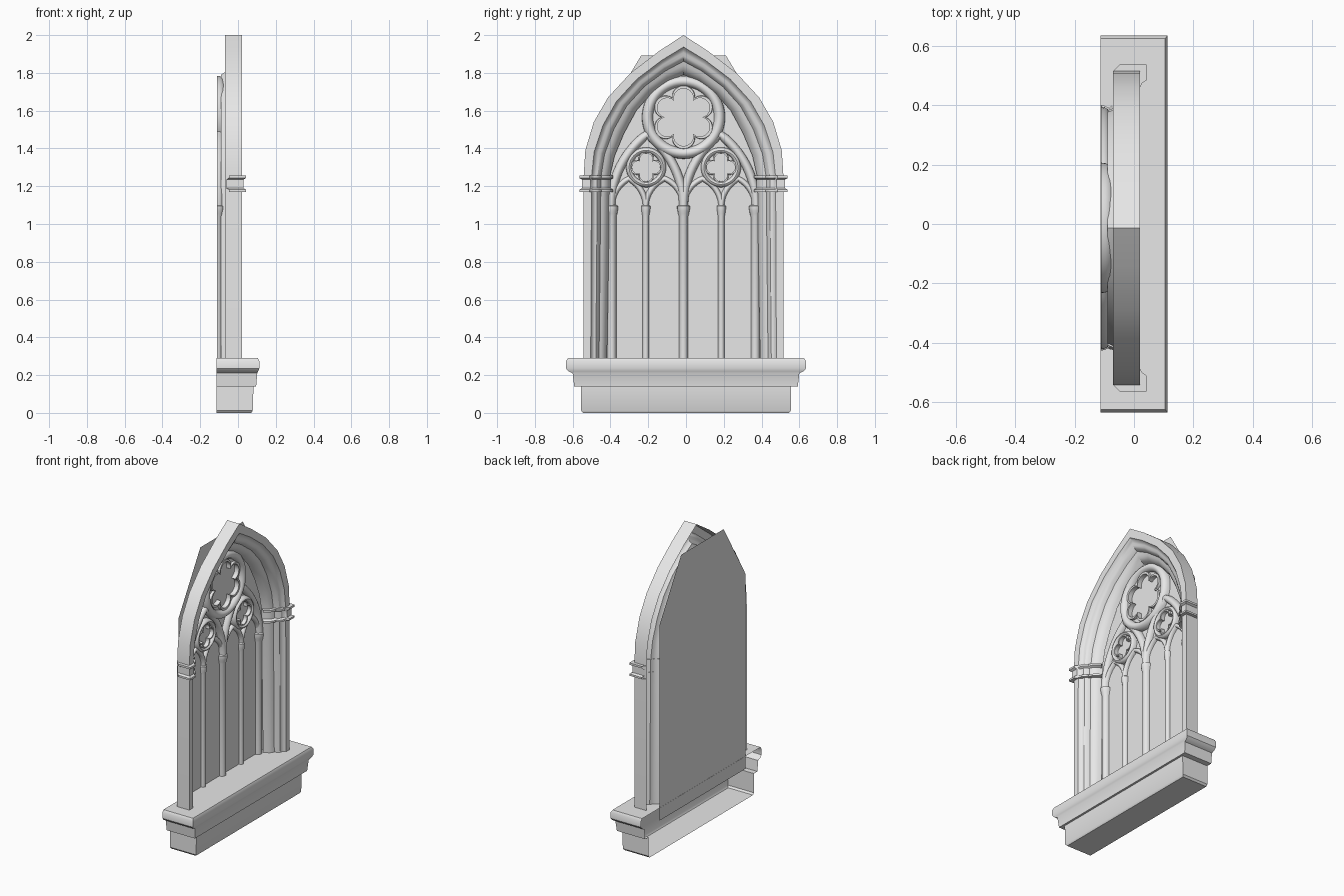
import bpy, bmesh, math
from mathutils import Vector

cube = bpy.data.objects.get("Cube")
if cube:
    bpy.data.objects.remove(cube)

MID = -0.013     # y of the window axis
BACK = -0.112    # x of the back panel

stone = bpy.data.materials.new("pale_stone")
stone.use_nodes = True
stone.diffuse_color = (0.8, 0.8, 0.8, 1)
stone.node_tree.nodes["Principled BSDF"].inputs["Base Color"].default_value = (0.8, 0.8, 0.8, 1)


def grid(name, rows, closed=False, caps=False, angle=35):
    """Skin a list of equal-length point rows into one surface."""
    bm = bmesh.new()
    vs = [[bm.verts.new(p) for p in row] for row in rows]
    pairs = list(zip(vs, vs[1:]))
    if closed:
        pairs.append((vs[-1], vs[0]))
    for a, b in pairs:
        for i in range(len(a) - 1):
            bm.faces.new((a[i], a[i + 1], b[i + 1], b[i]))
    if caps:
        bm.faces.new(vs[0])
        bm.faces.new(vs[-1])
    bmesh.ops.recalc_face_normals(bm, faces=bm.faces)
    mesh = bpy.data.meshes.new(name)
    bm.to_mesh(mesh)
    bm.free()
    mesh.materials.append(stone)
    ob = bpy.data.objects.new(name, mesh)
    bpy.context.collection.objects.link(ob)
    bpy.ops.object.select_all(action='DESELECT')
    ob.select_set(True)
    bpy.context.view_layer.objects.active = ob
    bpy.ops.object.shade_smooth_by_angle(angle=math.radians(angle))
    return ob


def rib(name, path, widths, height, closed=False, sides=8):
    """Half-round moulding on the panel along a (y, z) path."""
    n = len(path)
    rows = []
    for i, (y, z) in enumerate(path):
        a = path[(i - 1) % n] if closed else path[max(i - 1, 0)]
        b = path[(i + 1) % n] if closed else path[min(i + 1, n - 1)]
        t = Vector((b[0] - a[0], b[1] - a[1])).normalized()
        w = widths[i] if isinstance(widths, list) else widths
        h = height * (w / min(widths) if isinstance(widths, list) else 1)
        row = []
        for k in range(sides + 1):
            ang = math.pi * k / sides
            o = w * math.cos(ang)
            row.append((BACK + h * math.sin(ang), MID + y - t.y * o, z + t.x * o))
        rows.append(row)
    return grid(name, rows, closed)


def gothic(y0, y1, z, h, n=10):
    """Pointed arch path made of two circular arcs."""
    s = (y1 - y0) / 2
    r = (h * h + s * s) / (2 * s)
    top = math.asin(h / r)
    half = [(r - r * math.cos(top * i / n), z + r * math.sin(top * i / n)) for i in range(n + 1)]
    return [(y0 + d, q) for d, q in half] + [(y1 - d, q) for d, q in half[-2::-1]]


def ring_path(y, z, r, n=48):
    return [(y + r * math.cos(math.tau * i / n), z + r * math.sin(math.tau * i / n)) for i in range(n)]


def foil(name, y, z, lobes, c, lobe_r, outer, rise, n=96):
    """Pierced plate with a lobed opening and a raised rim around it."""
    rows = []
    step = math.tau / lobes
    for i in range(n):
        a = math.tau * i / n
        phi = (a + step / 2) % step - step / 2
        f = c * math.cos(phi) + math.sqrt(max(lobe_r ** 2 - (c * math.sin(phi)) ** 2, 0))
        rim = lobe_r * 0.28
        low, high = BACK + rise * 0.45, BACK + rise
        section = [(outer, low), (min(f + rim * 1.2, outer), low), (min(f + rim, outer), high),
                   (f, high), (f, BACK)]
        rows.append([(x, MID + y + r * math.sin(a), z + r * math.cos(a)) for r, x in section])
    return grid(name, rows, True, angle=30)


# Stepped sill, open at the back: (half width, front x, z)
steps = [(.545, .07, 0), (.555, .078, .012), (.555, .082, .14), (.592, .096, .14),
         (.6, .102, .21), (.622, .106, .22), (.635, .113, .235), (.635, .113, .275),
         (.625, .105, .29)]
grid("sill", [[(-.113, -w, z), (f, -w, z), (f, w, z), (-.113, w, z)] for w, f, z in steps],
     caps=True)

# Back panel with clipped shoulders
half = [(.453, .205), (.453, 1.51), (.224, 1.893)]
grid("back_panel", [[(BACK, MID + y, z), (BACK, MID - y, z)] for y, z in half])

# Moulded jambs and pointed arch: section as (share from outer to inner edge, x)
section = [(0, -.07), (0, .02), (.3, .02), (.36, .005), (.44, -.002), (.52, -.004), (.6, -.016),
           (.66, -.036), (.76, -.042), (.86, -.052), (.94, -.07), (1, -.09)]
outer = [(.529, .29), (.529, 1.25), (.52, 1.39), (.475, 1.54), (.4, 1.67), (.28, 1.8),
         (.13, 1.915), (0, 2)]
inner = [(.405, .29), (.39, 1.25), (.365, 1.36), (.315, 1.48), (.25, 1.6), (.17, 1.69),
         (.08, 1.755), (0, 1.79)]


def frame_row(o, i, side):
    return [(x, MID + side * (o[0] + (i[0] - o[0]) * t), o[1] + (i[1] - o[1]) * t)
            for t, x in section]


rows = [frame_row(o, i, 1) for o, i in zip(outer, inner)]
rows += [frame_row(o, i, -1) for o, i in list(zip(outer, inner))[-2::-1]]
grid("arch_frame", rows)

# Capital bands where the arch springs: (swell, z)
band = [(0, 1.17), (.022, 1.17), (.022, 1.182), (.008, 1.19), (.008, 1.235), (.022, 1.243),
        (.022, 1.256), (0, 1.256)]
for side, word in ((1, "left"), (-1, "right")):
    rows = []
    for s, z in band:
        row = frame_row((.529 + s, z), (.395 - s, z), side)
        rows.append([(x + s, y, q) for x, y, q in row])
    grid("jamb_capital_" + word, rows)

# Columns with small capitals
for i, y in enumerate((-.38, -.2, 0, .2, .38)):
    w = .017 if i % 2 else .024
    shaft = [(.29, 1), (.315, 1), (1.04, 1), (1.055, 1.2), (1.07, 1.3), (1.08, 1.4),
             (1.095, 1.4), (1.1, 1)]
    rib("column_%d" % (i + 1), [(y, z) for z, k in shaft], [w * k for z, k in shaft], w * 1.15)

# Lancet arches between columns, and the two larger arches over each pair
for i, (a, b) in enumerate(((-.38, -.2), (-.2, 0), (0, .2), (.2, .38))):
    rib("lancet_arch_%d" % (i + 1), gothic(a, b, 1.09, .15), .015, .022)
for side, word in ((1, "left"), (-1, "right")):
    a, b = sorted((0, side * .385))
    rib("large_arch_" + word, gothic(a, b, 1.09, .385, 14), .024, .032)

    # Small four-lobed roundels
    rib("roundel_ring_" + word, ring_path(side * .198, 1.3, .09), .016, .034, True)
    foil("roundel_foil_" + word, side * .198, 1.3, 4, .042, .033, .085, .026)

# Large six-lobed rose
rib("rose_ring", ring_path(0, 1.565, .19, 64), .03, .043, True)
foil("rose_foil", 0, 1.565, 6, .1, .052, .175, .03)
